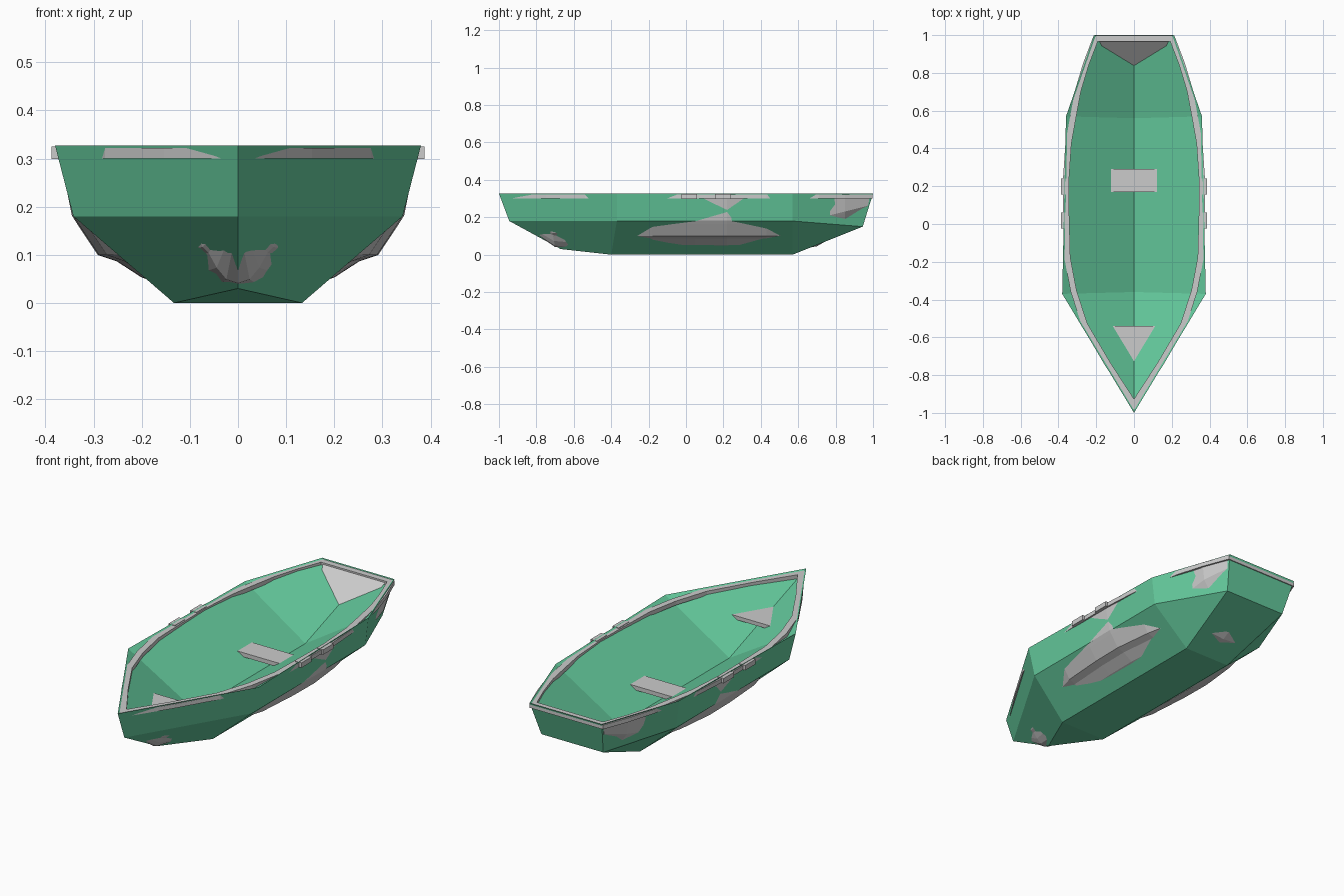
import bpy, bmesh
from mathutils import Vector

if "Cube" in bpy.data.objects:
    bpy.data.objects.remove(bpy.data.objects["Cube"])

green = bpy.data.materials.new("green_paint")
green.diffuse_color = (0.13, 0.60, 0.34, 1)
green.use_nodes = True
green.node_tree.nodes["Principled BSDF"].inputs["Base Color"].default_value = green.diffuse_color


def make(name, verts, faces, mat=None):
    me = bpy.data.meshes.new(name)
    me.from_pydata(verts, [], faces)
    bm = bmesh.new()
    bm.from_mesh(me)
    bmesh.ops.remove_doubles(bm, verts=bm.verts, dist=1e-5)
    bmesh.ops.recalc_face_normals(bm, faces=bm.faces)
    bm.to_mesh(me)
    bm.free()
    ob = bpy.data.objects.new(name, me)
    bpy.context.collection.objects.link(ob)
    if mat:
        me.materials.append(mat)
    return ob


def prism(name, outline, z0, z1):
    n = len(outline)
    verts = [(x, y, z) for z in (z0, z1) for x, y in outline]
    faces = [tuple(range(n)), tuple(range(n, 2 * n))]
    faces += [(i, (i + 1) % n, n + (i + 1) % n, n + i) for i in range(n)]
    return make(name, verts, faces)


# Green faceted shell: rim, chine and flat bottom outside, V-shaped lining inside
rim = [(0, -1), (.38, -.37), (.36, .57), (.21, 1)]
chine = [(0, -.945, .18), (.342, -.37, .18), (.342, .57, .18), (.18, .945, .15)]
floor = [(0, -.67, .03), (.133, -.4, 0), (.133, .57, 0), (.18, .945, .15)]
keel = [(0, -1, .327), (0, -.36, .10), (0, .56, .10), (0, .96, .24)]
rim = [(x, y, .327) for x, y in rim]
verts, faces = [], []


def add_face(*pts):
    faces.append(tuple(range(len(verts), len(verts) + len(pts))))
    verts.extend(pts)


for s in (1, -1):
    rows = [[(s * x, y, z) for x, y, z in row] for row in (keel, rim, chine, floor)]
    for a, b in zip(rows, rows[1:]):
        for i in range(3):
            quad = list(dict.fromkeys((a[i], a[i + 1], b[i + 1], b[i])))
            add_face(*quad)
mir = lambda p: (-p[0], p[1], p[2])
add_face(floor[0], floor[1], mir(floor[1]))
add_face(floor[1], floor[2], mir(floor[2]), mir(floor[1]))
add_face(floor[2], floor[3], mir(floor[3]), mir(floor[2]))
add_face(rim[3], chine[3], mir(chine[3]), mir(rim[3]))
add_face(rim[3], keel[3], mir(rim[3]))
make("green_shell", verts, faces, green)

# Rounder grey planked hull, lofted through stations: y, half width, keel z, rake, fullness
stations = [(-.965, .01, .18, .08, .6), (-.88, .065, .11, .08, .5), (-.75, .146, .041, .05, .5),
            (-.54, .265, .025, 0, .55), (-.37, .325, .02, 0, .8), (-.18, .36, .018, 0, .95),
            (.05, .368, .018, 0, 1), (.22, .371, .018, 0, 1), (.43, .355, .018, 0, .95),
            (.57, .328, .022, 0, .88), (.70, .303, .045, 0, .9), (.85, .262, .13, 0, 1.08),
            (.985, .21, .2, -.03, 1.08)]
section = [(0, 0), (.32, .03), (.54, .12), (.68, .235), (.785, .28), (.9, .5), (.93, .56), (1, 1)]
full = [(-u, v) for u, v in section[:0:-1]] + section
n = len(full)
hv, hf = [], []
for y, w, zk, rake, f in stations:
    for u, v in full:
        hv.append((u * w * (f + (1 - f) * v), y + rake * (1 - v), zk + (.31 - zk) * v))
for j in range(len(stations) - 1):
    for i in range(n - 1):
        a = j * n + i
        hf.append((a, a + 1, a + n + 1, a + n))
hf.append(tuple(range(len(hv) - n, len(hv))))
hull = make("planked_hull", hv, hf)

# Gunwale ring following the hull edge
half = [(0, -.985), (.154, -.748), (.276, -.54), (.335, -.36), (.369, -.18), (.375, .05),
        (.377, .22), (.363, .43), (.338, .57), (.312, .71), (.27, .85), (.214, .997)]
loop = [Vector(p) for p in half + [(-x, y) for x, y in half[:0:-1]]]
m = len(loop)
gv, gf = [], []
for i, p in enumerate(loop):
    d0 = (p - loop[i - 1]).normalized()
    d1 = (loop[(i + 1) % m] - p).normalized()
    n0, n1 = Vector((-d0.y, d0.x)), Vector((-d1.y, d1.x))
    q = p + (n0 + n1) * .032 / (1 + n0.dot(n1))
    gv += [(p.x, p.y, .300), (p.x, p.y, .322), (q.x, q.y, .322), (q.x, q.y, .300)]
for i in range(m):
    for k in range(4):
        a, b = i * 4, ((i + 1) % m) * 4
        gf.append((a + k, a + (k + 1) % 4, b + (k + 1) % 4, b + k))
make("gunwale", gv, gf)

# Seats
prism("middle_seat", [(-.32, .17), (.32, .17), (.32, .29), (-.32, .29)], .155, .177)
prism("bow_seat", [(-.2, -.54), (.2, -.54), (.06, -.78), (-.06, -.78)], .21, .23)

# Sloping panel inside the transom
make("transom_panel", [(-.185, .97, .318), (.185, .97, .318), (.12, .84, .199), (-.12, .84, .199)],
     [(0, 1, 2, 3)])

# Oarlock blocks
for side, s in (("right", 1), ("left", -1)):
    for k, y in enumerate((-.025, .155)):
        prism(f"oarlock_{side}_{k + 1}",
              [(s * .35, y), (s * .387, y), (s * .387, y + .085), (s * .35, y + .085)], .299, .325)
